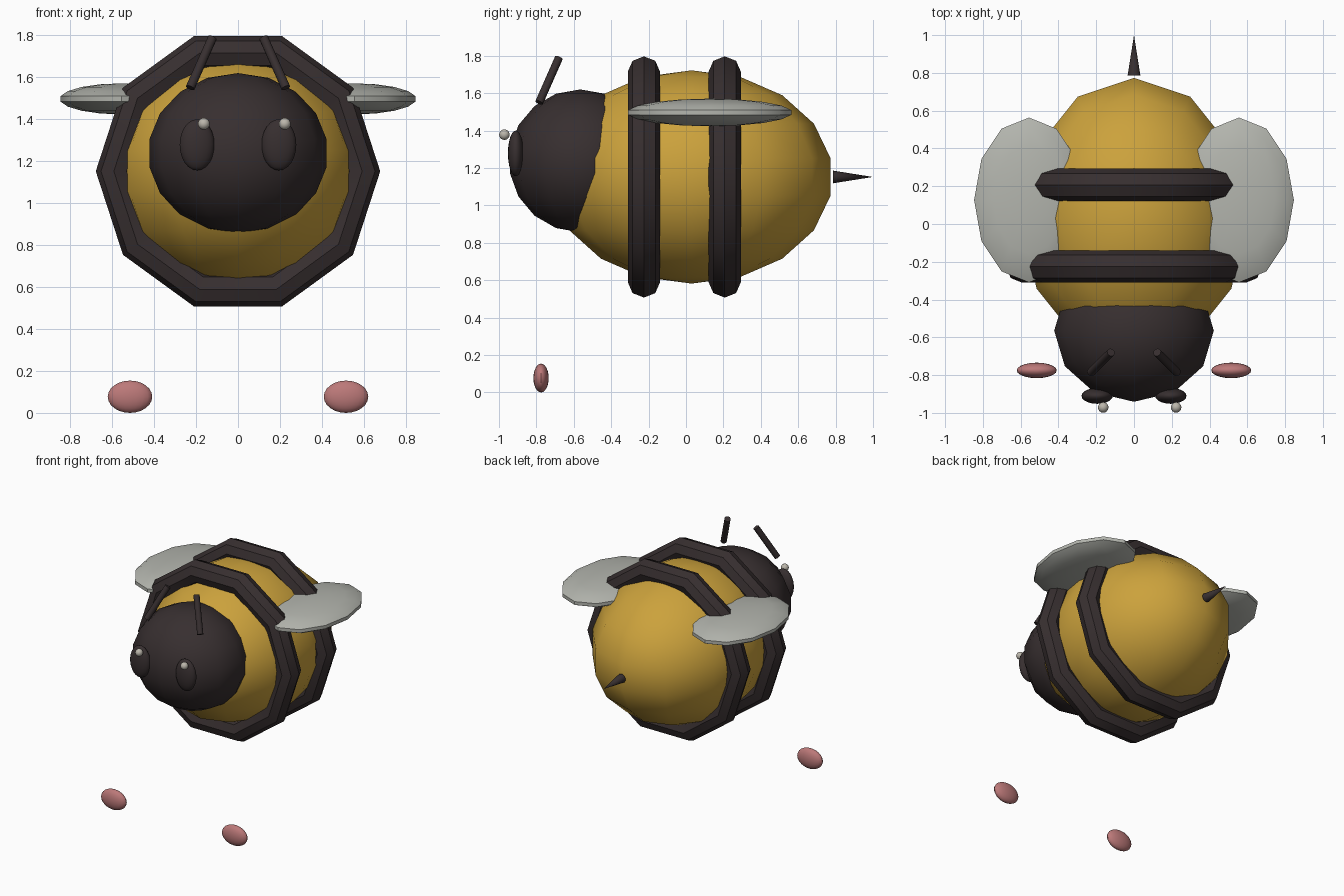
import bpy
from math import radians
from mathutils import Vector

if "Cube" in bpy.data.objects:
    bpy.data.objects.remove(bpy.data.objects["Cube"])


def material(name, rgb):
    m = bpy.data.materials.new(name)
    m.diffuse_color = (*rgb, 1)
    m.use_nodes = True
    m.node_tree.nodes["Principled BSDF"].inputs["Base Color"].default_value = m.diffuse_color
    return m


GOLD = material("gold", (0.60, 0.36, 0.045))
DARK = material("dark", (0.038, 0.028, 0.029))
WING = material("wing_grey", (0.45, 0.46, 0.42))
PINK = material("pink", (0.50, 0.19, 0.19))
PALE = material("pale", (0.50, 0.47, 0.41))


def finish(name, mat):
    ob = bpy.context.object
    ob.name = name
    ob.data.materials.append(mat)
    bpy.ops.object.transform_apply(location=False, rotation=True, scale=True)
    bpy.ops.object.shade_smooth_by_angle(angle=radians(35))
    return ob


def ball(name, loc, radii, mat, segs=12, rings=9):
    bpy.ops.mesh.primitive_uv_sphere_add(segments=segs, ring_count=rings, radius=1, location=loc)
    bpy.context.object.scale = radii
    return finish(name, mat)


def rod(name, a, b, r1, r2, mat, sides):
    a, b = Vector(a), Vector(b)
    d = b - a
    bpy.ops.mesh.primitive_cone_add(vertices=sides, radius1=r1, radius2=r2, depth=d.length,
                                    location=(a + b) / 2,
                                    rotation=d.to_track_quat('Z', 'Y').to_euler())
    return finish(name, mat)


# Body and head
ball("body", (0, 0.03, 1.152), (0.605, 0.755, 0.57), GOLD)
ball("head", (0, -0.565, 1.238), (0.429, 0.382, 0.382), DARK)

# Stripes hugging the body
for label, y in (("front", -0.225), ("back", 0.207)):
    bpy.ops.mesh.primitive_torus_add(major_segments=10, minor_segments=8, major_radius=0.592,
                                     minor_radius=0.086, location=(0, y, 1.152),
                                     rotation=(radians(90), 0, 0))
    finish(label + "_stripe", DARK)

# Stinger
rod("stinger", (0, 0.785, 1.152), (0, 1.0, 1.152), 0.034, 0, DARK, 16)

# Paired parts
for side, s in (("left", -1), ("right", 1)):
    ball(side + "_wing", (s * 0.556, 0.127, 1.497), (0.295, 0.443, 0.074), WING)
    ball(side + "_eye", (s * 0.195, -0.91, 1.278), (0.083, 0.042, 0.122), DARK, 20, 12)
    # Both eye highlights are shifted to the same side
    ball(side + "_eye_highlight", (s * 0.193 + 0.03, -0.971, 1.378), (0.028,) * 3, PALE, 16, 10)
    rod(side + "_antenna", (s * 0.228, -0.785, 1.55), (s * 0.122, -0.68, 1.788),
        0.022, 0.022, DARK, 12)
    ball(side + "_foot", (s * 0.515, -0.775, 0.077), (0.106, 0.041, 0.077), PINK, 20, 12)
